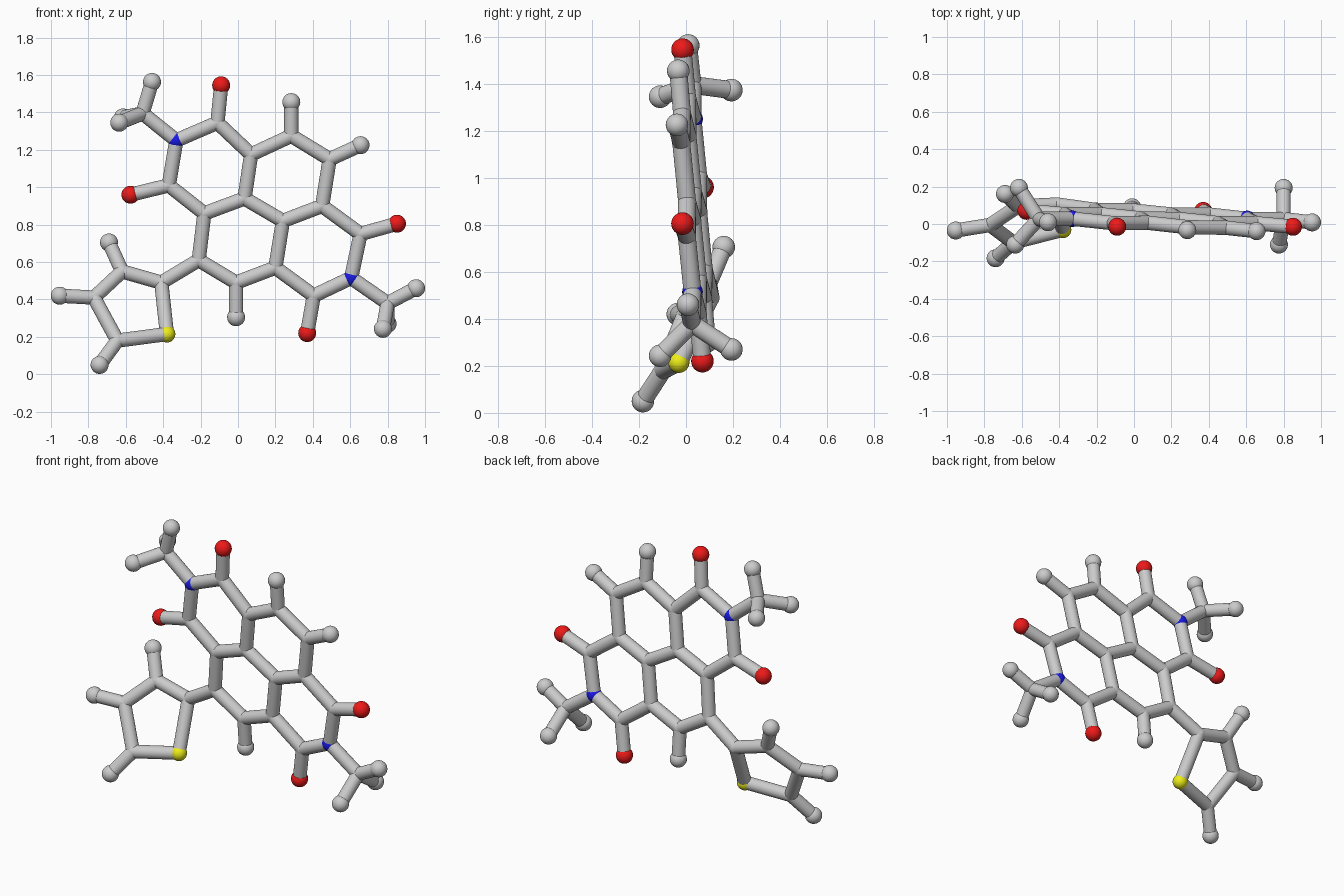
import bpy
from mathutils import Vector

if "Cube" in bpy.data.objects:
    bpy.data.objects.remove(bpy.data.objects["Cube"])

ATOM_R, BOND_R = 0.048, 0.038


def core(x, z):
    # point on the slightly tilted plane of the fused rings
    return (x, 0.115 - 0.0695 * x - 0.088 * z, z)


def side(x, z):
    # point on the twisted plane of the five-sided ring
    return (x, -0.068 + 0.19 * x + 0.51 * z, z)


atoms = {
    # fused rings
    "n1": core(-.33, 1.25), "n2": core(.605, .515),
    "c1": core(-.11, 1.345), "o1": core(-.09, 1.545),
    "c2": core(-.37, 1.01), "o2": core(-.575, .96),
    "c3": core(.07, 1.175), "c4": core(.035, .94), "c5": core(-.18, .86),
    "c6": core(.285, 1.275), "h6": core(.285, 1.455),
    "c7": core(.49, 1.15), "h7": core(.655, 1.225),
    "c8": core(.45, .90), "c9": core(.24, .82), "c10": core(.20, .57),
    "c11": core(-.01, .49), "h11": core(-.01, .305), "c12": core(-.21, .61),
    "c13": core(.655, .75), "o3": core(.85, .805),
    "c14": core(.405, .42), "o4": core(.37, .22),
    # end groups
    "c15": core(-.51, 1.395), "h15a": core(-.46, 1.563),
    "h15b": (-.635, -.11, 1.345), "h15c": (-.615, .193, 1.373),
    "c16": core(.80, .38), "h16a": core(.952, .46),
    "h16b": (.775, -.11, .243), "h16c": (.80, .193, .27),
    # five-sided ring
    "c17": side(-.41, .49), "s1": side(-.38, .215),
    "c18": side(-.645, .18), "h18": side(-.74, .05),
    "c19": side(-.77, .41), "h19": side(-.953, .42),
    "c20": side(-.62, .55), "h20": side(-.69, .705),
}

# chains of bonded atoms
chains = """n1 c1 c3 c4 c5 c2 n1 c15 h15a
c1 o1
c2 o2
c3 c6 c7 c8 c9 c4
c6 h6
c7 h7
c8 c13 n2 c14 c10 c9
c13 o3
c14 o4
c10 c11 c12 c5
c11 h11
n2 c16 h16a
c16 h16b
c16 h16c
c15 h15b
c15 h15c
c12 c17 s1 c18 c19 c20 c17
c18 h18
c19 h19
c20 h20"""


def material(name, color):
    m = bpy.data.materials.new(name)
    m.diffuse_color = color
    m.use_nodes = True
    m.node_tree.nodes["Principled BSDF"].inputs["Base Color"].default_value = m.diffuse_color
    return m


mats = {"o": material("red", (.85, .01, .01, 1)),
        "n": material("blue", (.01, .01, .8, 1)),
        "s": material("yellow", (.85, .85, .01, 1))}
names = {"o": "oxygen", "n": "nitrogen", "s": "sulfur", "c": "carbon", "h": "hydrogen"}

# atoms: balls, slimmer where bonds join
for key, pos in atoms.items():
    kind = key[0]
    r = {"c": BOND_R + .001, "n": .044, "s": .045}.get(kind, ATOM_R)
    bpy.ops.mesh.primitive_uv_sphere_add(segments=24, ring_count=16, radius=r, location=pos)
    ob = bpy.context.object
    ob.name = names[kind] + "_" + key[1:]
    if kind in mats:
        ob.data.materials.append(mats[kind])
    bpy.ops.object.shade_smooth_by_angle()

# bonds: straight rods between atom centres
for chain in chains.splitlines():
    keys = chain.split()
    for a, b in zip(keys, keys[1:]):
        p, q = Vector(atoms[a]), Vector(atoms[b])
        d = q - p
        bpy.ops.mesh.primitive_cylinder_add(
            vertices=24, radius=BOND_R, depth=d.length, location=(p + q) / 2,
            rotation=d.to_track_quat('Z', 'Y').to_euler())
        bpy.context.object.name = f"bond_{a}_{b}"
        bpy.ops.object.shade_smooth_by_angle()
